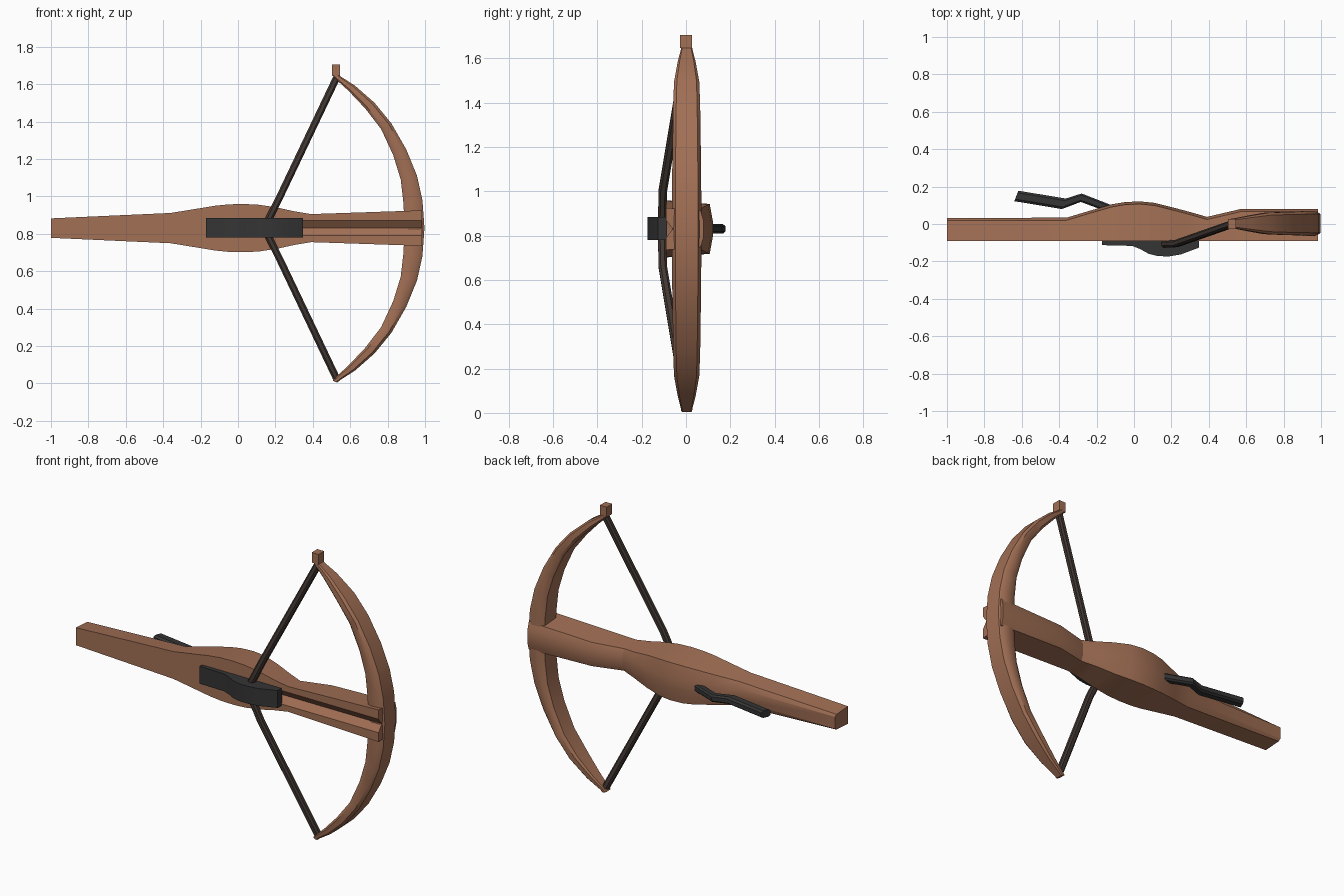
import bpy, bmesh
from math import radians
from mathutils import Vector

if "Cube" in bpy.data.objects:
    bpy.data.objects.remove(bpy.data.objects["Cube"])

CZ = 0.83  # height of the stock axis


def material(name, rgb):
    m = bpy.data.materials.new(name)
    m.diffuse_color = (*rgb, 1)
    m.use_nodes = True
    m.node_tree.nodes["Principled BSDF"].inputs["Base Color"].default_value = m.diffuse_color
    return m


WOOD = material("wood", (0.36, 0.16, 0.09))
METAL = material("dark_metal", (0.035, 0.035, 0.035))
CORD = material("cord", (0.055, 0.04, 0.034))


def loft(name, rings, mat, angle=28):
    """Skin a row of equal-sized closed rings and cap both ends."""
    bm = bmesh.new()
    rows = [[bm.verts.new(p) for p in ring] for ring in rings]
    n = len(rows[0])
    for a, b in zip(rows, rows[1:]):
        for i in range(n):
            j = (i + 1) % n
            bm.faces.new((a[i], a[j], b[j], b[i]))
    bm.faces.new(rows[0])
    bm.faces.new(rows[-1][::-1])
    bmesh.ops.recalc_face_normals(bm, faces=bm.faces)
    me = bpy.data.meshes.new(name)
    bm.to_mesh(me)
    bm.free()
    me.materials.append(mat)
    ob = bpy.data.objects.new(name, me)
    bpy.context.collection.objects.link(ob)
    bpy.ops.object.select_all(action='DESELECT')
    ob.select_set(True)
    bpy.context.view_layer.objects.active = ob
    bpy.ops.object.shade_smooth_by_angle(angle=radians(angle))
    return ob


# Stock: (x, half height, back y, groove depth)
def stock_ring(x, w, yb, d):
    k = 0.87
    half = [(-0.09, 0.04), (-0.09, w), (yb - 0.014, w * k), (yb, 0.035)]
    pts = [(-0.09 + d, 0)] + half + [(y, -z) for y, z in reversed(half)]
    return [(x, y, CZ + z) for y, z in pts]


stock = [(-1, .052, .032, 0), (-.36, .081, .034, 0), (-.23, .102, .073, 0),
         (-.12, .12, .105, 0), (-.05, .127, .117, 0), (.03, .129, .121, 0),
         (.11, .125, .113, 0), (.20, .112, .090, 0), (.21, .11, .088, .03),
         (.30, .09, .064, .03), (.39, .075, .038, .03), (.57, .081, .08, .03),
         (.985, .095, .08, .03)]
loft("stock", [stock_ring(*s) for s in stock], WOOD)

# Bow: (outer x, outer dz, inner x, inner dz, half depth), centre to tip
bow = [(.997, 0, .89, 0, .066), (.986, .15, .885, .13, .066),
       (.957, .28, .87, .26, .065), (.90, .42, .83, .39, .063),
       (.82, .56, .765, .53, .061), (.73, .67, .68, .64, .057),
       (.625, .762, .59, .735, .04), (.55, .81, .53, .79, .027),
       (.53, .826, .505, .815, .024)]


def bow_ring(ox, oz, ix, iz, h, s):
    c = 0.22
    ring = []
    for t, y in ((0, -h + .015 * h / .066), (c, -h), (1 - c, -h), (1, -h * .8),
                 (1, h * .8), (1 - c, h), (c, h), (0, h - .015 * h / .066)):
        ring.append((ox + (ix - ox) * t, y + .003, CZ + s * (oz + (iz - oz) * t)))
    return ring


loft("bow", [bow_ring(*b, -1) for b in bow[:0:-1]] + [bow_ring(*b, 1) for b in bow], WOOD, 40)

# Small block on the upper bow tip
loft("bow_tip_block", [[(x, y, z) for x, y in ((.502, -.026), (.546, -.026), (.546, .026), (.502, .026))]
                       for z in (1.645, 1.705)], WOOD)

# String: square cord swept from the tips to the latch
upper = [(.525, 0, .80), (.225, -.105, .17), (.165, -.107, .05), (.15, -.107, 0)]
path = [Vector((x, y, CZ + z)) for x, y, z in upper]
path += [Vector((x, y, CZ - z)) for x, y, z in upper[-2::-1]]
rings = []
for i, p in enumerate(path):
    t = (path[min(i + 1, len(path) - 1)] - path[max(i - 1, 0)]).normalized()
    u = t.cross(Vector((0, 1, 0))).normalized()
    v = t.cross(u)
    r = .019
    rings.append([p + u * a * r + v * b * r for a, b in
                  ((1, .5), (.5, 1), (-.5, 1), (-1, .5), (-1, -.5), (-.5, -1), (.5, -1), (1, -.5))])
loft("string", rings, CORD)

# Latch cover over the string: (x, front y)
cover = [(-.172, -.113), (-.01, -.117), (.035, -.135), (.08, -.16), (.13, -.172),
         (.19, -.173), (.25, -.163), (.348, -.126)]
loft("latch_cover", [[(x, y, CZ - .05), (x, y, CZ + .053), (x, -.085, CZ + .053), (x, -.085, CZ - .05)]
                     for x, y in cover], METAL)

# Trigger lever behind the stock: (x, front y, x, back y)
lever = [(-.64, .122, -.618, .178), (-.385, .08, -.365, .136),
         (-.285, .118, -.28, .163), (-.10, .05, -.08, .085)]
rings = []
for x0, y0, x1, y1 in lever:
    rings.append([(x0 + (x1 - x0) * t, y0 + (y1 - y0) * t, CZ + z) for t, z in
                  ((0, -.012), (.2, -.021), (.8, -.021), (1, -.012),
                   (1, .012), (.8, .021), (.2, .021), (0, .012))])
loft("trigger_lever", rings, METAL)
